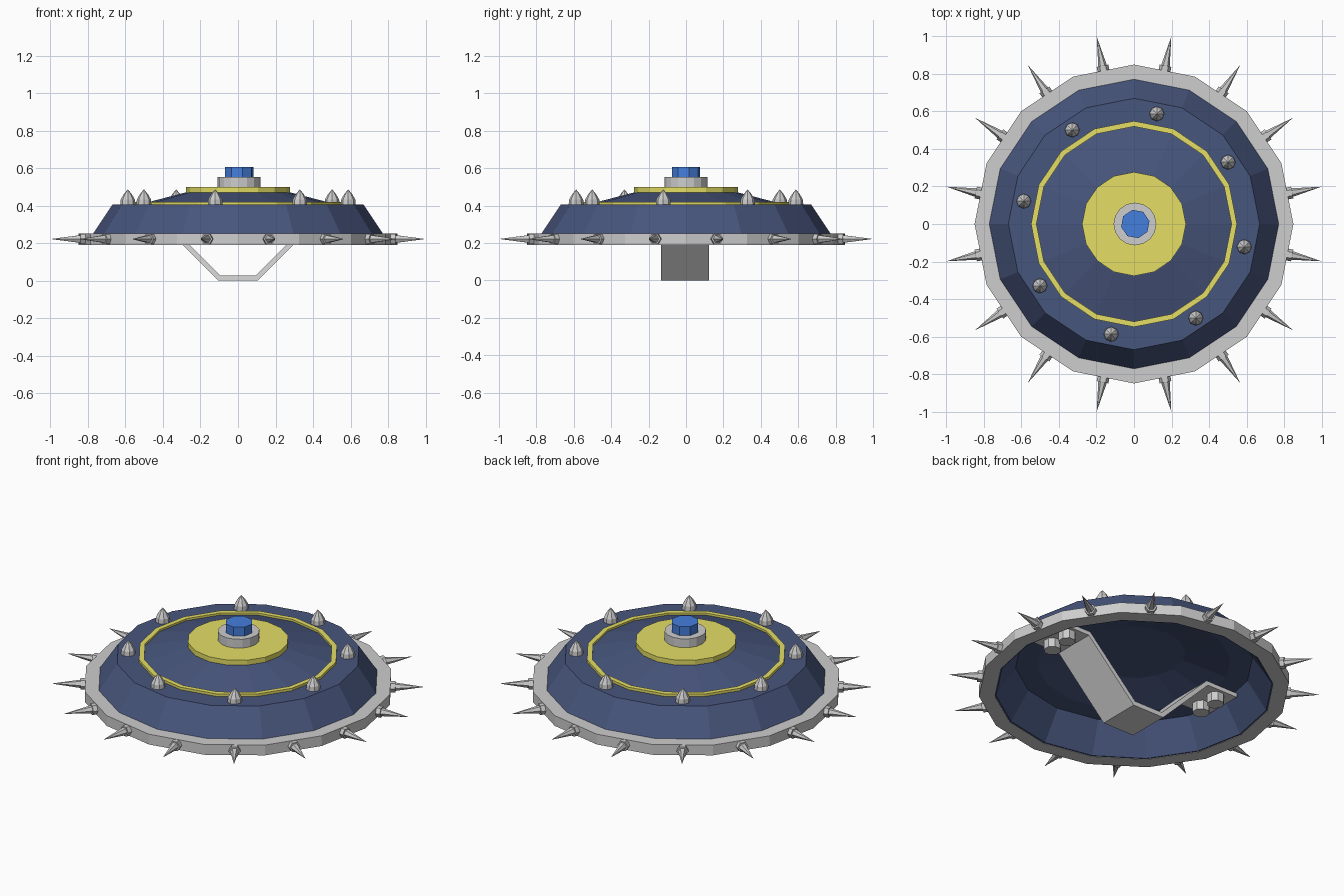
import bpy
import bmesh
from math import cos, sin, pi, radians
from mathutils import Matrix, Vector

cube = bpy.data.objects.get("Cube")
if cube:
    bpy.data.objects.remove(cube, do_unlink=True)


def material(name, rgb):
    m = bpy.data.materials.new(name)
    m.use_nodes = True
    m.diffuse_color = (*rgb, 1)
    m.node_tree.nodes["Principled BSDF"].inputs["Base Color"].default_value = (*rgb, 1)
    return m


navy = material("navy paint", (0.064, 0.092, 0.205))
yellow = material("yellow paint", (0.78, 0.73, 0.13))
steel = material("steel", (0.61, 0.61, 0.61))
strap_steel = material("handle steel", (0.71, 0.71, 0.71))
blue = material("bright blue", (0.06, 0.21, 0.72))


def finish(name, bm, mat):
    bmesh.ops.recalc_face_normals(bm, faces=bm.faces)
    mesh = bpy.data.meshes.new(name)
    bm.to_mesh(mesh)
    bm.free()
    mesh.materials.append(mat)
    obj = bpy.data.objects.new(name, mesh)
    bpy.context.collection.objects.link(obj)
    return obj


def lathe(name, profile, mat, sides=16, turn=0.0):
    """Spin a closed (radius, height) profile around z."""
    bm = bmesh.new()
    verts = [bm.verts.new((r * cos(turn), r * sin(turn), z)) for r, z in profile]
    loop = verts + verts[:1] if profile[0][0] > 0 else verts
    edges = [bm.edges.new(pair) for pair in zip(loop, loop[1:])]
    bmesh.ops.spin(bm, geom=verts + edges, axis=(0, 0, 1), cent=(0, 0, 0),
                   angle=2 * pi, steps=sides, use_merge=True)
    bmesh.ops.remove_doubles(bm, verts=bm.verts, dist=0.0005)
    return finish(name, bm, mat)


def disc(name, radius, bottom, top, mat, sides=16, turn=0.0):
    return lathe(name, [(0, bottom), (radius, bottom), (radius, top), (0, top)],
                 mat, sides, turn)


# Body: hollow domed shell with a steel rim
lathe("shell", [(0, 0.475), (0.28, 0.47), (0.53, 0.405), (0.67, 0.405), (0.773, 0.25),
                (0.767, 0.192), (0.757, 0.192), (0.65, 0.36), (0.53, 0.36),
                (0.28, 0.425), (0, 0.43)], navy)
lathe("rim", [(0.85, 0.19), (0.85, 0.252), (0.765, 0.252), (0.765, 0.19)], steel)

# Painted bands and centre boss
lathe("yellow_ring", [(0.549, 0.40), (0.549, 0.42), (0.52, 0.42), (0.52, 0.40)], yellow)
disc("yellow_disc", 0.277, 0.465, 0.50, yellow)
disc("boss_collar", 0.114, 0.495, 0.553, steel).location.x = 0.005
disc("boss_knob", 0.077, 0.55, 0.607, blue, 8, radians(12)).location.x = 0.007


def spike(name, sections, place, sides):
    """Stack cones along local z; each section is (radius, radius, start, end)."""
    bm = bmesh.new()
    for r1, r2, z1, z2 in sections:
        bmesh.ops.create_cone(bm, cap_ends=True, segments=sides, radius1=r1, radius2=r2,
                              depth=z2 - z1,
                              matrix=place @ Matrix.Translation((0, 0, (z1 + z2) / 2)))
    finish(name, bm, steel)


# Rim spikes: a short collar and a long point
for i in range(16):
    place = (Matrix.Translation((0, 0, 0.222)) @ Matrix.Rotation((i + 0.5) * pi / 8, 4, 'Z')
             @ Matrix.Rotation(pi / 2, 4, 'Y'))
    spike(f"rim_spike_{i + 1}", [(0.032, 0.032, 0.82, 0.86), (0.023, 0, 0.86, 1.019)], place, 6)

# Top studs: bullet shaped
for i in range(8):
    a = radians(-11.7 + 45 * i)
    place = Matrix.Translation((0.6 * cos(a), 0.6 * sin(a), 0))
    spike(f"top_stud_{i + 1}", [(0.04, 0.038, 0.40, 0.432), (0.038, 0.022, 0.432, 0.46),
                                (0.022, 0, 0.46, 0.487)], place, 8)

# Handle: bent strap across the inside
half = [(0.105, 0, 0.095, 0.028), (0.425, 0.322, 0.415, 0.347), (0.63, 0.322, 0.63, 0.347)]
lower = [(x, z) for x, z, _, _ in half]
upper = [(x, z) for _, _, x, z in half]
outline = ([(-x, z) for x, z in reversed(lower)] + lower
           + list(reversed(upper)) + [(-x, z) for x, z in upper])
bm = bmesh.new()
face = bm.faces.new([bm.verts.new((x, -0.133, z)) for x, z in outline])
side = bmesh.ops.extrude_face_region(bm, geom=[face])
bmesh.ops.translate(bm, vec=Vector((0, 0.256, 0)),
                    verts=[v for v in side["geom"] if isinstance(v, bmesh.types.BMVert)])
finish("handle", bm, strap_steel)

# Bolts holding the handle flanges
for sx, side_name in ((1, "left"), (-1, "right")):
    for sy, end_name in ((-1, "front"), (1, "back")):
        bolt = disc(f"handle_bolt_{side_name}_{end_name}", 0.048, 0.268, 0.325, steel, 8, pi / 8)
        bolt.location = (sx * 0.53, sy * 0.062, 0)
